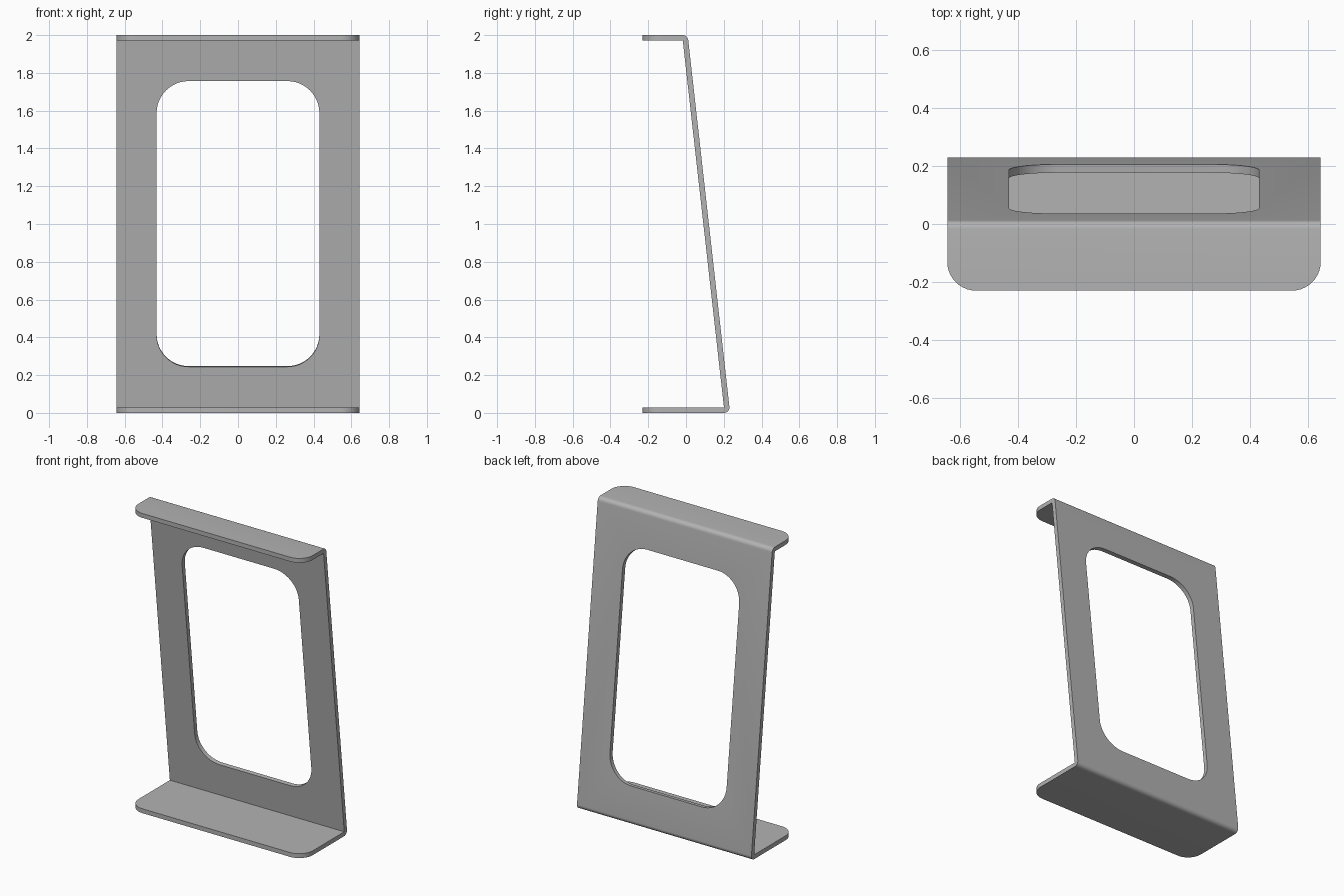
import bpy, bmesh, math
from mathutils import Matrix, Vector

if "Cube" in bpy.data.objects:
    bpy.data.objects.remove(bpy.data.objects["Cube"])

HALF_W = 0.644       # half width of the sheet
T = 0.029            # sheet thickness
LIP = -0.23          # front edge of both flanges
TOP_BEND = Vector((-0.017, 2 - T))    # inner bend corners (y, z)
LOW_BEND = Vector((0.201, T))
LEAN = math.atan2(LOW_BEND.x - TOP_BEND.x, TOP_BEND.y - LOW_BEND.y)


def arc(centre, start, end, steps=8):
    angles = [start + (end - start) * i / steps for i in range(steps + 1)]
    return [centre + T * Vector((math.cos(a), math.sin(a))) for a in angles]


def make_object(name, bm):
    bmesh.ops.recalc_face_normals(bm, faces=bm.faces)
    mesh = bpy.data.meshes.new(name)
    bm.to_mesh(mesh)
    bm.free()
    obj = bpy.data.objects.new(name, mesh)
    bpy.context.collection.objects.link(obj)
    return obj


def round_edges(bm, edges, radius, segments):
    bmesh.ops.bevel(bm, geom=edges, offset=radius, segments=segments,
                    profile=0.5, affect='EDGES')


# Bent sheet: side profile with rounded outer bends, extruded across the width
profile = [Vector((LIP, 0)), Vector((LIP, T)), LOW_BEND, TOP_BEND,
           Vector((LIP, 2 - T)), Vector((LIP, 2))]
profile += arc(TOP_BEND, math.pi / 2, LEAN) + arc(LOW_BEND, LEAN, -math.pi / 2)
bm = bmesh.new()
face = bm.faces.new([bm.verts.new((-HALF_W, p.x, p.y)) for p in profile])
side = bmesh.ops.extrude_face_region(bm, geom=[face])["geom"]
bmesh.ops.translate(bm, vec=(2 * HALF_W, 0, 0),
                    verts=[v for v in side if isinstance(v, bmesh.types.BMVert)])

# Rounded front corners of both flanges
corners = [e for e in bm.edges
           if all(abs(v.co.y - LIP) < 1e-4 for v in e.verts)
           and abs(e.verts[0].co.x - e.verts[1].co.x) < 1e-4]
round_edges(bm, corners, 0.1, 10)
stand = make_object("bent_sheet_stand", bm)

# Rounded window cutter, square to the leaning panel
bm = bmesh.new()
bmesh.ops.create_cube(bm, size=1, matrix=Matrix.Diagonal((0.862, 0.2, 1.522, 1)))
through = [e for e in bm.edges if abs(e.verts[0].co.y - e.verts[1].co.y) > 0.1]
round_edges(bm, through, 0.17, 12)
bm.transform(Matrix.Translation((0, 0.106, 1.002)) @ Matrix.Rotation(LEAN, 4, 'X'))
cutter = make_object("window_cutter", bm)
cutter.hide_render = True

cut = stand.modifiers.new("window", 'BOOLEAN')
cut.operation = 'DIFFERENCE'
cut.solver = 'EXACT'
cut.object = cutter
bpy.ops.object.select_all(action='DESELECT')
stand.select_set(True)
bpy.context.view_layer.objects.active = stand
bpy.ops.object.modifier_apply(modifier=cut.name)
bpy.data.objects.remove(cutter)

# Plain grey metal
grey = bpy.data.materials.new("plain_grey")
grey.use_nodes = True
colour = (0.45, 0.45, 0.45, 1)
grey.diffuse_color = colour
grey.node_tree.nodes["Principled BSDF"].inputs["Base Color"].default_value = colour
stand.data.materials.clear()
stand.data.materials.append(grey)
bpy.ops.object.shade_smooth_by_angle(angle=math.radians(30))
